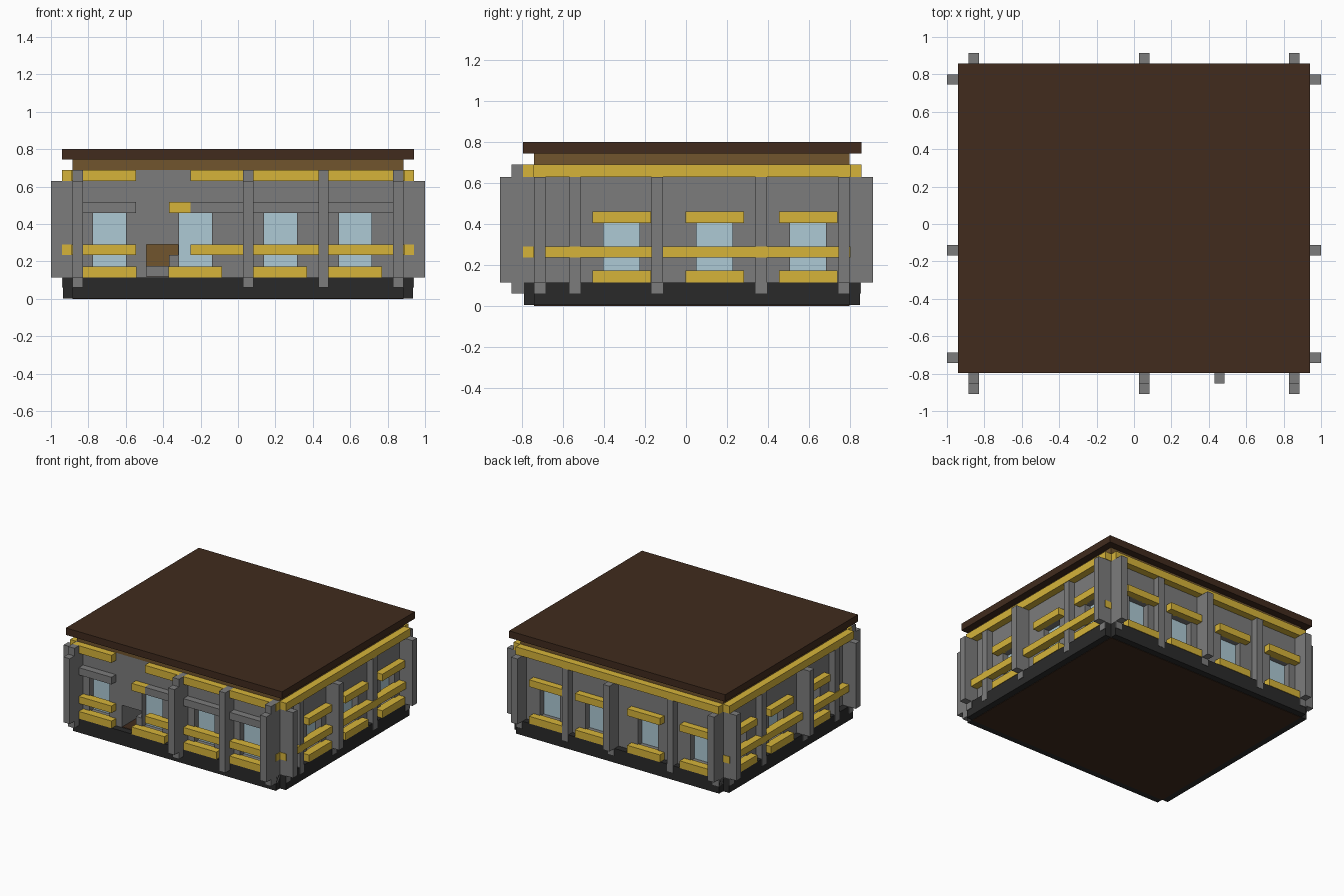
import bpy
import bmesh

cube = bpy.data.objects.get("Cube")
if cube:
    bpy.data.objects.remove(cube, do_unlink=True)


def material(name, rgb):
    m = bpy.data.materials.new(name)
    m.use_nodes = True
    m.diffuse_color = (*rgb, 1)
    m.node_tree.nodes["Principled BSDF"].inputs["Base Color"].default_value = (*rgb, 1)
    return m


STONE = material("grey stone", (0.2, 0.2, 0.2))
GOLD = material("golden trim", (0.67, 0.455, 0.042))
GLASS = material("pale glass", (0.42, 0.59, 0.66))
DARK = material("charcoal base", (0.023, 0.023, 0.023))
WOOD = material("brown timber", (0.165, 0.09, 0.027))
ROOF = material("dark brown roof", (0.052, 0.024, 0.0125))

# Wall planes and the size of one building block
WX, FRONT, BACK, U = 0.885, -0.742, 0.80, 0.055


def boxes(name, mat, *spans):
    """One object made of boxes, each given as (x0, x1, y0, y1, z0, z1)."""
    bm = bmesh.new()
    for x0, x1, y0, y1, z0, z1 in spans:
        made = bmesh.ops.create_cube(bm, size=1)
        bmesh.ops.scale(bm, vec=(x1 - x0, y1 - y0, z1 - z0), verts=made["verts"])
        bmesh.ops.translate(bm, vec=((x0 + x1) / 2, (y0 + y1) / 2, (z0 + z1) / 2),
                            verts=made["verts"])
    mesh = bpy.data.meshes.new(name)
    bm.to_mesh(mesh)
    bm.free()
    mesh.materials.append(mat)
    ob = bpy.data.objects.new(name, mesh)
    bpy.context.collection.objects.link(ob)
    return ob


def on_wall(side, a0, a1, z0, z1, depth, inner=0.01):
    """Box from inner behind a wall to depth in front of it, a0 to a1 along it."""
    if side == "front":
        return (a0, a1, FRONT - depth, FRONT + inner, z0, z1)
    if side == "back":
        return (a0, a1, BACK - inner, BACK + depth, z0, z1)
    if side == "left":
        return (WX - inner, WX + depth, a0, a1, z0, z1)
    return (-WX - depth, -WX + inner, a0, a1, z0, z1)


def notched(z0, z1, d):
    """Two crossing slabs that leave the corners open."""
    return [(-WX, WX, FRONT - d, BACK + d, z0, z1),
            (-WX - d, WX + d, FRONT, BACK, z0, z1)]


# Base, floor, walls, eaves and roof
boxes("base", DARK, *notched(0.003, 0.115, 0.051))
boxes("floor", ROOF, (-WX, WX, FRONT, BACK, 0, 0.01))
walls = boxes("walls", STONE, (-WX, WX, FRONT, BACK, 0.1, 0.69))
boxes("eaves", WOOD, (-WX, WX, FRONT, BACK, 0.69, 0.745))
boxes("roof", ROOF, (-0.942, 0.942, -0.797, 0.857, 0.745, 0.80))


def cut_walls(name, *spans):
    tool = boxes(name, STONE, *spans)
    cut = walls.modifiers.new(name, "BOOLEAN")
    cut.operation = "DIFFERENCE"
    cut.solver = "EXACT"
    cut.object = tool
    tool.hide_render = True
    tool.hide_viewport = True
    tool.hide_set(True)


# Entrance opening with a dark floor and a step at the far end
cut_walls("entrance_cutter", (-0.49, -0.37, -0.9, -0.35, 0.116, 0.29))
cut_walls("entrance_notch_cutter", (-0.375, -0.32, -0.9, -0.35, 0.235, 0.29))
boxes("entrance_back", WOOD, (-0.495, -0.315, -0.36, -0.34, 0.11, 0.295))
boxes("entrance_floor", ROOF, (-0.49, -0.37, FRONT, -0.36, 0.11, 0.12))
boxes("entrance_step", STONE, (-0.49, -0.37, -0.42, -0.36, 0.115, 0.175))

# Pillars: starts along each wall, deep ones carry an extra outer layer
PILLARS = {
    "front": ([-0.885, 0.027, 0.83], [0.43]),
    "back": ([-0.885, 0.027, 0.83], [-0.485, 0.43]),
    "left": ([-0.742, -0.168, 0.745], [-0.57, 0.34]),
    "right": ([-0.742, -0.168, 0.745], [-0.57, 0.34]),
}
for side, (deep, shallow) in PILLARS.items():
    front = side == "front"
    top = 0.69 if front else 0.63
    reach = 0.11 if front else U
    spans = [on_wall(side, a, a + U, 0.06, top, reach) for a in deep]
    spans += [on_wall(side, a, a + U, 0.115, 0.63, 0.168 if front else 0.115)
              for a in deep]
    spans += [on_wall(side, a, a + U, 0.06, top, reach if front else 0.053)
              for a in shallow]
    boxes(side + "_pillars", STONE, *spans)

# Recessed windows with sills beneath, and golden lintels away from the front
LONG = [-0.687, -0.228, 0.227, 0.627]
SHORT = [-0.315, 0.14, 0.597]
for side in PILLARS:
    centres = LONG if side in ("front", "back") else SHORT
    head = 0.46 if side == "front" else 0.405
    cut_walls(side + "_window_cutter",
              *[on_wall(side, c - 0.088, c + 0.088, 0.165, head, 0.1, U) for c in centres])
    boxes(side + "_windows", GLASS,
          *[on_wall(side, c - 0.09, c + 0.09, 0.16, head + 0.002, -0.05, 0.06)
            for c in centres])
    boxes(side + "_sills", GOLD,
          *[on_wall(side, c - 0.143, c + 0.143, 0.115, 0.172, U) for c in centres])
    if side != "front":
        boxes(side + "_lintels", GOLD,
              *[on_wall(side, c - 0.143, c + 0.143, 0.405, 0.46, U) for c in centres])
boxes("front_lintels", STONE, *[on_wall("front", a, b, 0.46, 0.517, U) for a, b in
                                [(-0.83, -0.545), (-0.255, 0.03), (0.08, 0.43), (0.485, 0.83)]])
boxes("front_short_lintel", GOLD, on_wall("front", -0.37, -0.255, 0.46, 0.517, U))

# Golden bands, broken above the entrance
for label, z0, z1 in (("middle", 0.235, 0.29), ("top", 0.63, 0.69)):
    end = WX + 0.004
    boxes(label + "_front_band", GOLD, on_wall("front", -end, -0.545, z0, z1, U),
          on_wall("front", -0.255, end, z0, z1, U))
    for side in ("left", "right"):
        boxes(f"{label}_{side}_band", GOLD,
              on_wall(side, FRONT - 0.004, BACK + 0.004, z0, z1, 0.057))
boxes("top_back_band", GOLD, on_wall("back", -WX, WX, 0.63, 0.69, 0.057))
